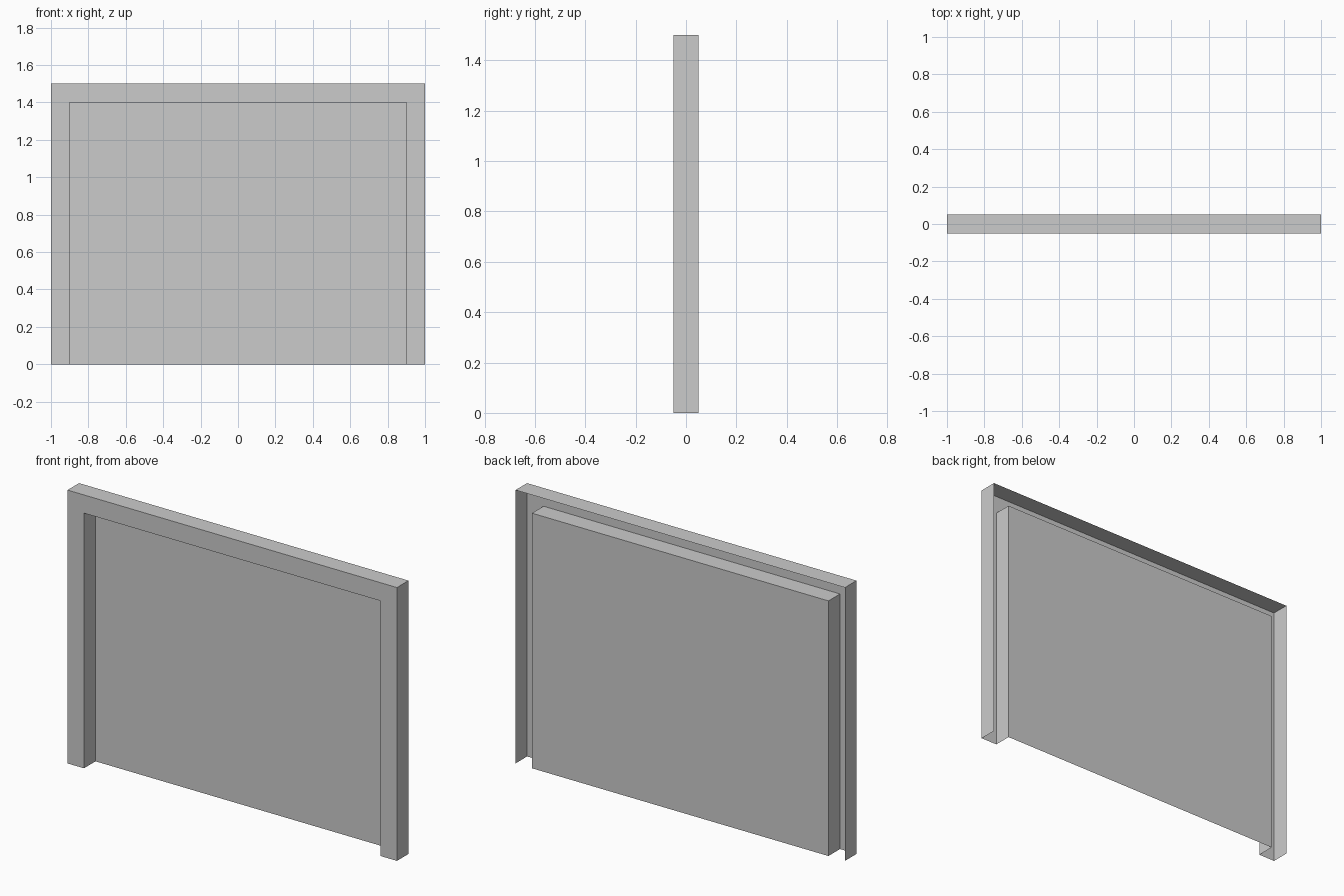
import bpy

if "Cube" in bpy.data.objects:
    bpy.data.objects.remove(bpy.data.objects["Cube"])

FRONT, BACK = -0.05, 0.05


def arch(half_width, height, y):
    """Open-bottomed rectangular outline at depth y."""
    return [(-half_width, y, 0), (-half_width, y, height),
            (half_width, y, height), (half_width, y, 0)]


def add_mesh(name, verts, faces):
    mesh = bpy.data.meshes.new(name)
    mesh.from_pydata(verts, [], faces)
    obj = bpy.data.objects.new(name, mesh)
    bpy.context.collection.objects.link(obj)
    return obj


# Frame shell: outer wall, front face and inner reveal, open behind and below
outlines = [arch(1.0, 1.5, BACK), arch(1.0, 1.5, FRONT),
            arch(0.9, 1.4, FRONT), arch(0.9, 1.4, BACK)]
verts = [p for outline in outlines for p in outline]
faces = [(4 * r + i, 4 * r + 4 + i, 4 * r + 5 + i, 4 * r + 1 + i)
         for r in range(3) for i in range(3)]
add_mesh("frame", verts, faces)

# Recessed panel closing the opening at the back
add_mesh("recessed_panel", arch(0.9, 1.4, BACK), [(3, 2, 1, 0)])
